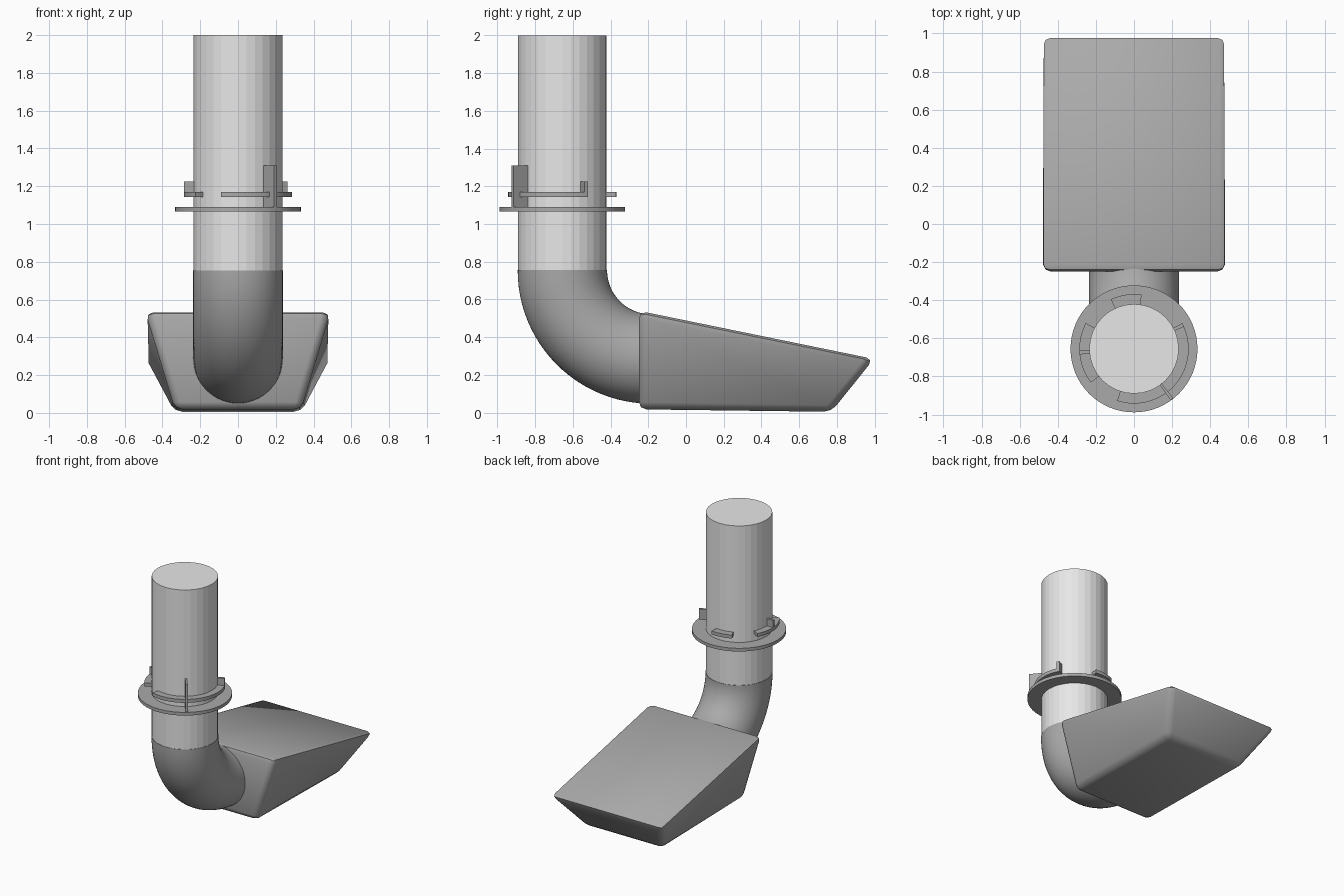
import bpy, bmesh
from math import sin, cos, pi, radians

cube = bpy.data.objects.get("Cube")
if cube:
    bpy.data.objects.remove(cube, do_unlink=True)

PIPE_Y = -0.655
PIPE_R = 0.235


def material(name, value):
    m = bpy.data.materials.new(name)
    m.use_nodes = True
    colour = (value, value, value, 1)
    m.diffuse_color = colour
    m.node_tree.nodes["Principled BSDF"].inputs["Base Color"].default_value = colour
    return m


light = material("light grey", 0.8)
dark = material("mid grey", 0.4)


def finish(name, bm, mat, smooth=None):
    bmesh.ops.recalc_face_normals(bm, faces=bm.faces)
    mesh = bpy.data.meshes.new(name)
    bm.to_mesh(mesh)
    bm.free()
    mesh.materials.append(mat)
    ob = bpy.data.objects.new(name, mesh)
    bpy.context.collection.objects.link(ob)
    if smooth:
        bpy.ops.object.select_all(action="DESELECT")
        ob.select_set(True)
        bpy.context.view_layer.objects.active = ob
        bpy.ops.object.shade_smooth_by_angle(angle=radians(smooth))
    return ob


def loft(bm, rings, closed=False):
    """Skin a list of point rings; cap the ends unless closed."""
    loops = [[bm.verts.new(p) for p in ring] for ring in rings]
    n = len(loops[0])
    pairs = list(zip(loops, loops[1:])) + ([(loops[-1], loops[0])] if closed else [])
    for a, b in pairs:
        for i in range(n):
            j = (i + 1) % n
            bm.faces.new((a[i], a[j], b[j], b[i]))
    if not closed:
        bm.faces.new(loops[0])
        bm.faces.new(loops[-1])


def polar(r, angle, z):
    return (r * cos(angle), PIPE_Y + r * sin(angle), z)


def circle(r, z, n):
    return [polar(r, 2 * pi * i / n, z) for i in range(n)]


def sector(name, start, end, r0, r1, z0, z1):
    """Curved block around the pipe, angles in degrees."""
    steps = max(1, round((end - start) / 6))
    rings = []
    for i in range(steps + 1):
        a = radians(start + (end - start) * i / steps)
        rings.append([polar(r0, a, z0), polar(r1, a, z0),
                      polar(r1, a, z1), polar(r0, a, z1)])
    bm = bmesh.new()
    loft(bm, rings)
    return finish(name, bm, dark)


# Upright pipe
bm = bmesh.new()
loft(bm, [circle(PIPE_R, 0.75, 32), circle(PIPE_R, 2.0, 32)])
finish("upright_pipe", bm, light)

# Quarter-turn elbow
BEND_Y, BEND_Z, BEND_R = -0.185, 0.755, 0.47
rings = []
for i in range(25):
    t = pi / 2 * i / 24
    ring = []
    for k in range(64):
        a = 2 * pi * k / 64
        d = BEND_R + 0.237 * cos(a)
        ring.append((0.237 * sin(a), BEND_Y - d * cos(t), BEND_Z - d * sin(t)))
    rings.append(ring)
bm = bmesh.new()
loft(bm, rings)
finish("elbow", bm, dark, 40)

# Flange ring
bm = bmesh.new()
loft(bm, [circle(r, z, 64) for r, z in
          ((0.22, 1.065), (0.333, 1.065), (0.333, 1.09), (0.22, 1.09))], closed=True)
finish("flange", bm, dark, 40)

# Locking lugs, stops and tall fin
for name, start, end in (("right_lug", -52, 28), ("back_lug", 82, 115),
                         ("left_lug", 152, 218), ("front_lug", 252, 307)):
    sector(name, start, end, 0.225, 0.287, 1.143, 1.17)
sector("right_stop", 24, 28, 0.225, 0.287, 1.16, 1.225)
sector("left_stop", 182, 186, 0.225, 0.287, 1.16, 1.225)
sector("tall_fin", -54.5, -51.5, 0.225, 0.33, 1.08, 1.31)

# Tapered intake head with softened edges
bm = bmesh.new()
profile = ((-0.25, 0.54, 0.49), (0.995, 0.285, 0.49),
           (0.77, 0.005, 0.335), (-0.25, 0.018, 0.335))
loft(bm, [[(s * x, y, z) for y, z, x in profile] for s in (-1, 1)])
bmesh.ops.bevel(bm, geom=bm.edges[:], offset=0.04, offset_type="OFFSET",
                segments=2, profile=0.5, affect="EDGES", clamp_overlap=True)
finish("intake_head", bm, dark, 50)
